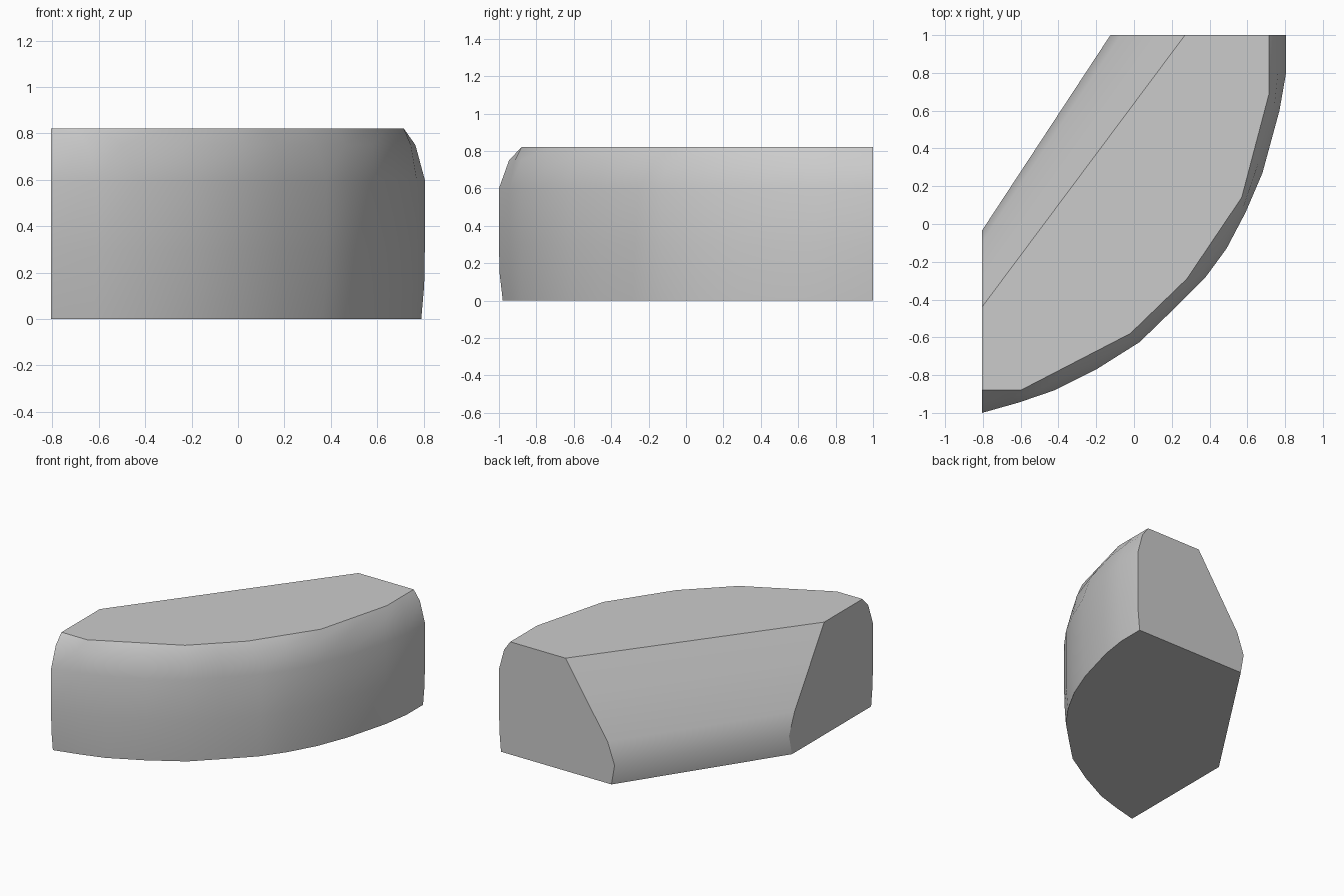
import bpy
import bmesh
import math

cube = bpy.data.objects.get("Cube")
if cube:
    bpy.data.objects.remove(cube, do_unlink=True)

# One plain grey
grey = bpy.data.materials.new("plain grey")
grey.use_nodes = True
colour = (0.6, 0.6, 0.6, 1)
grey.diffuse_color = colour
grey.node_tree.nodes["Principled BSDF"].inputs["Base Color"].default_value = colour

END_X, END_Y = -0.805, 1.0

# Plan curve of the bulging outer wall at its widest
wall = [(END_X, -1), (-.61, -.945), (-.42, -.88), (-.2, -.77), (.03, -.625),
        (.2, -.46), (.38, -.28), (.49, -.13), (.59, .06), (.68, .27),
        (.77, .6), (.805, .8), (.805, END_Y)]

# Coarser plan curve of the top rim
rim = [(END_X, -.88), (-.6, -.88), (-.02, -.58), (.28, -.29),
       (.57, .14), (.715, .69), (.715, END_Y)]


def mix(a, b, t):
    return tuple(p + (q - p) * t for p, q in zip(a, b))


rim_fine = []
for a, b in zip(rim, rim[1:]):
    rim_fine += [a, mix(a, b, .5)]
rim_fine.append(rim[-1])

# Levels: height, blend from wall to rim, x of back inner corner, y of side inner corner
levels = [(0, .17, -.10, -.07), (.145, .03, -.125, -.035), (.30, 0, -.07, -.10),
          (.60, 0, .126, -.296), (.75, .45, .224, -.394), (.82, 1, .27, -.44)]

# Stack the level outlines and skin them
bm = bmesh.new()
rings = []
for z, blend, back_x, side_y in levels:
    plan = [mix(w, r, blend) for w, r in zip(wall, rim_fine)]
    plan += [(back_x, END_Y), (END_X, side_y)]
    rings.append([bm.verts.new((x, y, z)) for x, y in plan])

for low, high in zip(rings, rings[1:]):
    for i in range(len(low)):
        j = (i + 1) % len(low)
        bm.faces.new((low[i], low[j], high[j], high[i]))
bm.faces.new(rings[0][::-1])
bm.faces.new(rings[-1])
bmesh.ops.recalc_face_normals(bm, faces=bm.faces)

mesh = bpy.data.meshes.new("curved_block")
bm.to_mesh(mesh)
bm.free()
mesh.materials.append(grey)
block = bpy.data.objects.new("curved_block", mesh)
bpy.context.collection.objects.link(block)

# Smooth wall with crisp ends, rim and base
bpy.ops.object.select_all(action="DESELECT")
block.select_set(True)
bpy.context.view_layer.objects.active = block
bpy.ops.object.shade_smooth_by_angle(angle=math.radians(32))
